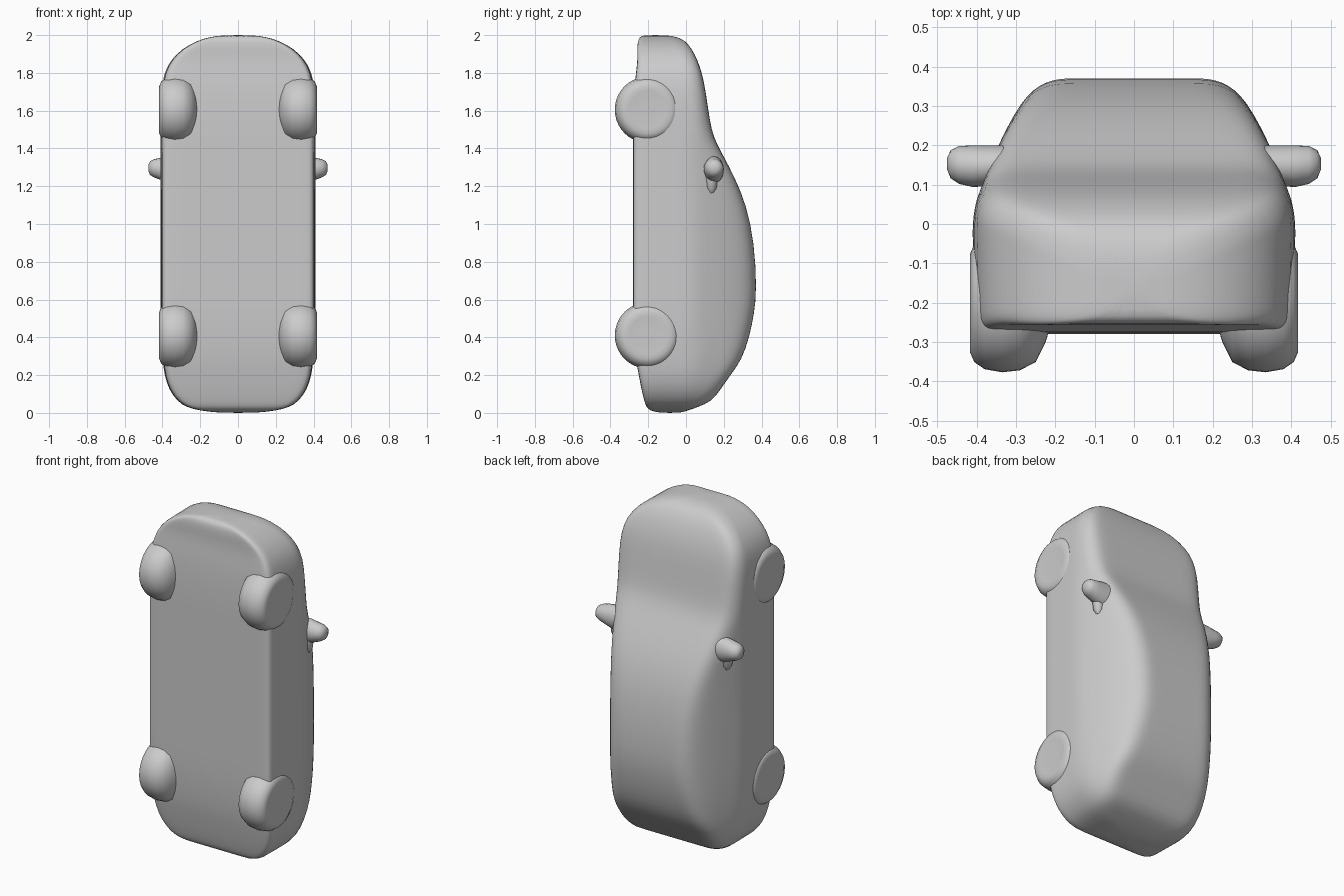
import bpy, bmesh, math
from mathutils import Vector

cube = bpy.data.objects.get("Cube")
if cube:
    bpy.data.objects.remove(cube, do_unlink=True)

grey = bpy.data.materials.new("plain grey")
grey.use_nodes = True
grey.diffuse_color = (0.6, 0.6, 0.6, 1)
grey.node_tree.nodes["Principled BSDF"].inputs["Base Color"].default_value = (0.6, 0.6, 0.6, 1)


def loft(name, rings, subdiv=0):
    """Skin closed rings of equal point count and cap both ends."""
    bm = bmesh.new()
    loops = [[bm.verts.new(p) for p in ring] for ring in rings]
    n = len(loops[0])
    for a, b in zip(loops, loops[1:]):
        for i in range(n):
            bm.faces.new((a[i], a[(i + 1) % n], b[(i + 1) % n], b[i]))
    bm.faces.new(loops[0])
    bm.faces.new(loops[-1])
    bmesh.ops.recalc_face_normals(bm, faces=bm.faces)
    mesh = bpy.data.meshes.new(name)
    bm.to_mesh(mesh)
    bm.free()
    obj = bpy.data.objects.new(name, mesh)
    bpy.context.collection.objects.link(obj)
    mesh.materials.append(grey)
    if subdiv:
        mod = obj.modifiers.new("smooth", "SUBSURF")
        mod.levels = mod.render_levels = subdiv
    bpy.ops.object.select_all(action="DESELECT")
    obj.select_set(True)
    bpy.context.view_layer.objects.active = obj
    bpy.ops.object.shade_smooth_by_angle(angle=math.radians(50))
    return obj


def lerp_table(table, v):
    for (a, fa), (b, fb) in zip(table, table[1:]):
        if v <= b:
            return fa + (fb - fa) * max(0, (v - a) / (b - a))
    return table[-1][1]


# Body width from underside to roof: upright doors, shoulder, tapering cabin
SIDE = [(-0.3, 0.985), (-0.22, 1.0), (0.0, 1.015), (0.07, 0.99), (0.12, 0.93),
        (0.2, 0.855), (0.29, 0.74), (0.38, 0.59)]

# Body stations: height, underside y, roof y, half width
STATIONS = [
    (0.0, -0.14, -0.03, 0.10), (0.012, -0.19, 0.01, 0.20), (0.03, -0.21, 0.06, 0.27),
    (0.06, -0.22, 0.135, 0.315), (0.12, -0.235, 0.18, 0.36), (0.2, -0.25, 0.235, 0.385),
    (0.28, -0.265, 0.295, 0.395), (0.4, -0.275, 0.335, 0.402), (0.52, -0.28, 0.36, 0.405),
    (0.65, -0.28, 0.375, 0.405), (0.9, -0.28, 0.362, 0.405), (1.1, -0.28, 0.32, 0.405),
    (1.25, -0.28, 0.257, 0.405), (1.38, -0.28, 0.187, 0.405), (1.46, -0.28, 0.145, 0.405),
    (1.55, -0.28, 0.125, 0.405), (1.7, -0.275, 0.105, 0.403), (1.8, -0.265, 0.085, 0.387),
    (1.87, -0.256, 0.06, 0.35), (1.93, -0.258, 0.03, 0.29), (1.97, -0.255, -0.005, 0.215),
    (1.99, -0.245, -0.045, 0.15), (2.0, -0.225, -0.1, 0.08),
]


def body_ring(z, yb, yt, w):
    height = yt - yb
    r_low = min(0.03, height * 0.3)
    r_top = min(0.06, height * 0.3)
    steps = [0.0, 0.15, 0.45, 1.0]
    ys = [yb + r_low * s for s in steps]
    lo, hi = yb + r_low, yt - r_top
    ys += [lo + (hi - lo) * i / 9 for i in range(1, 9)]
    ys += [yt - r_top * s for s in reversed(steps)]
    half = []
    for y in ys:
        x = w * lerp_table(SIDE, y)
        for d, r in ((y - yb, r_low), (yt - y, r_top)):
            if d < r:
                x -= r - math.sqrt(max(0, r * r - (r - d) ** 2))
        half.append((x, y))
    low, top = half[0][0], half[-1][0]
    half = [(low * f, yb) for f in (0.35, 0.75)] + half + [(top * f, yt) for f in (0.75, 0.35)]
    return [(x, y, z) for x, y in half] + [(-x, y, z) for x, y in reversed(half)]


loft("car_body", [body_ring(*s) for s in STATIONS], subdiv=1)

# Rounded wheels, turned about the x axis
WHEEL = [(0.2, 0.02), (0.225, 0.1), (0.25, 0.15), (0.29, 0.171), (0.335, 0.176),
         (0.38, 0.168), (0.406, 0.15), (0.417, 0.125), (0.414, 0.1), (0.416, 0.02)]
SEG = 40
for end, cz in (("rear", 0.41), ("front", 1.605)):
    for side, s in (("left", 1), ("right", -1)):
        loft(f"{end}_{side}_wheel",
             [[(s * x, -0.201 + r * math.cos(2 * math.pi * i / SEG),
                cz + r * math.sin(2 * math.pi * i / SEG)) for i in range(SEG)]
              for x, r in WHEEL])

# Door mirrors: x, y, z of centre, then y and z radii
MIRROR = [(0.30, 0.15, 1.285, 0.05, 0.075), (0.37, 0.148, 1.288, 0.052, 0.07),
          (0.41, 0.147, 1.292, 0.053, 0.058), (0.445, 0.15, 1.295, 0.048, 0.048),
          (0.466, 0.152, 1.296, 0.036, 0.036), (0.475, 0.153, 1.296, 0.015, 0.015)]
for side, s in (("left", 1), ("right", -1)):
    loft(f"{side}_mirror",
         [[(s * x, y + ry * math.cos(math.pi * i / 10), z + rz * math.sin(math.pi * i / 10))
           for i in range(20)] for x, y, z, ry, rz in MIRROR])
    # Small fairing under the mirror
    loft(f"{side}_mirror_foot",
         [[(s * (0.365 + r * math.cos(math.pi * i / 6)), 0.135 + r * math.sin(math.pi * i / 6), z)
           for i in range(12)] for z, r in ((1.165, 0.01), (1.19, 0.027), (1.25, 0.034), (1.28, 0.034))])
